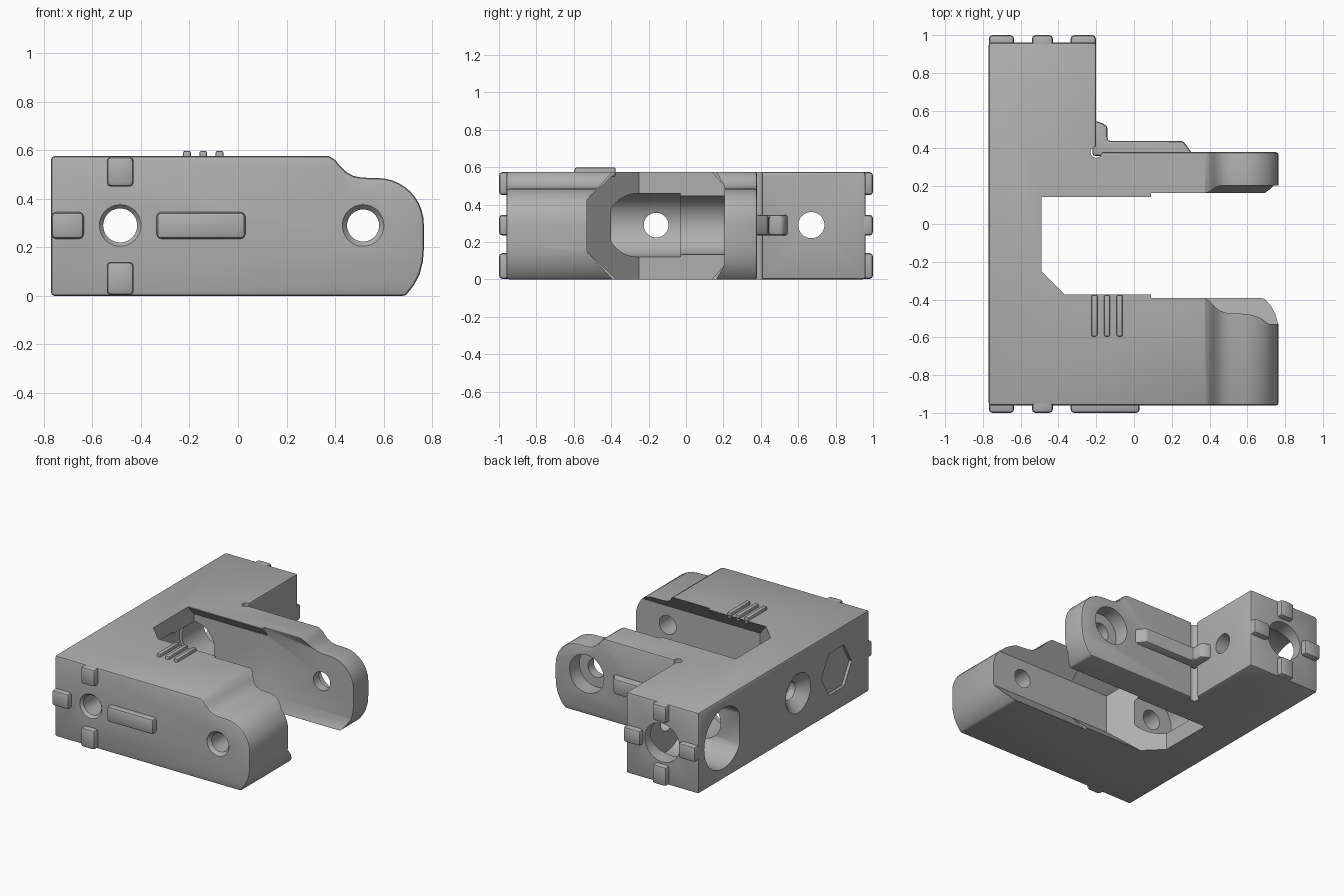
import bpy, bmesh, math
from mathutils import Vector

cube = bpy.data.objects.get("Cube")
if cube:
    bpy.data.objects.remove(cube, do_unlink=True)

grey = bpy.data.materials.new("plain grey")
grey.use_nodes = True
colour = (0.43, 0.43, 0.43, 1)
grey.diffuse_color = colour
grey.node_tree.nodes["Principled BSDF"].inputs["Base Color"].default_value = colour

PLACE = {"x": lambda u, v, w: (w, u, v),
         "y": lambda u, v, w: (u, w, v),
         "z": lambda u, v, w: (u, v, w)}


def loft(name, low, high, axis, lo, hi):
    """Solid between two matching outlines set across an axis."""
    bm = bmesh.new()
    a = [bm.verts.new(PLACE[axis](u, v, lo)) for u, v in low]
    b = [bm.verts.new(PLACE[axis](u, v, hi)) for u, v in high]
    n = len(a)
    bm.faces.new(a)
    bm.faces.new(b)
    for i in range(n):
        j = (i + 1) % n
        bm.faces.new((a[i], a[j], b[j], b[i]))
    bmesh.ops.recalc_face_normals(bm, faces=bm.faces[:])
    mesh = bpy.data.meshes.new(name)
    bm.to_mesh(mesh)
    bm.free()
    mesh.materials.append(grey)
    ob = bpy.data.objects.new(name, mesh)
    bpy.context.collection.objects.link(ob)
    return ob


def prism(name, pts, axis, lo, hi):
    return loft(name, pts, pts, axis, lo, hi)


def circle(u, v, r, n=40):
    return [(u + r * math.cos(math.tau * i / n), v + r * math.sin(math.tau * i / n))
            for i in range(n)]


def rect(u0, u1, v0, v1):
    return [(u0, v0), (u1, v0), (u1, v1), (u0, v1)]


def bake(ob):
    """Apply the modifiers of an object."""
    dg = bpy.context.evaluated_depsgraph_get()
    ob.data = bpy.data.meshes.new_from_object(ob.evaluated_get(dg))
    ob.modifiers.clear()


def combine(ob, tool, op="DIFFERENCE"):
    mod = ob.modifiers.new("cut", "BOOLEAN")
    mod.operation, mod.solver, mod.object = op, "EXACT", tool
    bake(ob)
    bpy.data.objects.remove(tool, do_unlink=True)


def soften(ob, width, segments=2):
    mod = ob.modifiers.new("bevel", "BEVEL")
    mod.width, mod.segments, mod.limit_method = width, segments, "ANGLE"
    mod.angle_limit = math.radians(40)
    bake(ob)


# Body: plan outline trimmed by the side profile of the arms
body = prism("clamp_body", [(-.77, -.96), (.9, -.96), (.9, .38), (-.2, .38),
                            (-.2, .96), (-.77, .96)], "z", -.2, .9)
tip = [(.575 + .19 * math.cos(math.radians(t)), .295 + .19 * math.sin(math.radians(t)))
       for t in range(0, 91, 9)]
profile = [(-.9, 0), (.69, 0), (.725, .045), (.748, .09), (.761, .14), (.765, .19)]
profile += tip + [(.51, .487), (.475, .494), (.445, .51), (.42, .535), (.4, .56),
                  (.375, .575), (-.9, .575)]
combine(body, prism("profile", profile, "y", -2, 2), "INTERSECT")
soften(body, .014)

# Opening between the arms, undercut at mid height
def jaw(front, back, x0):
    lip = [(front, -.1), (front, 0), (-.53, .15), (-.53, .425), (front, .575), (front, .7),
           (back, .7), (back, .57), (.205, .5), (.205, .075), (back, .005), (back, -.1)]
    return prism("jaw", lip, "x", x0, 1)

gap = jaw(-.372, .142, -.9)
combine(gap, prism("gap_plan", [(-.49, .3), (-.49, -.25), (-.15, -.59), (1.2, -.59),
                                (1.2, .3)], "z", -.3, .9), "INTERSECT")
combine(body, gap)
combine(body, jaw(-.393, .165, .09))

# Lengthwise bore: slim at the front, wide in the opening and at the back
AX, MID = -.485, .29
for r, y0, y1 in ((.07, -1.2, 1.2), (.17, -.4, -.03), (.157, -.05, .26), (.137, .25, 1.2)):
    combine(body, prism("bore", circle(AX, MID, r), "y", y0, y1))

# Hinge pin hole and its wide recess on the back arm
combine(body, prism("pin_hole", circle(.515, MID, .066), "y", -1.2, 1.2))
combine(body, prism("pin_recess", circle(.515, MID, .135), "y", .27, .6))
for x in (AX, .515):
    combine(body, loft("hole_rim", circle(x, MID, .09), circle(x, MID, .06), "y", -.965, -.93))

# Cross holes of the post and wall, with a flat-sided window on the left face
window = [(max(y, .5), z) for y, z in circle(.68, MID, .215, 48)]
clean = [p for i, p in enumerate(window)
         if p[0] > .5 or window[i - 1][0] > .5 or window[(i + 1) % 48][0] > .5]
combine(body, prism("window", clean, "x", -1, -.32))
combine(body, prism("cross_hole", circle(.67, MID, .07), "x", -.5, .1))
combine(body, prism("wall_hole", circle(-.16, MID, .066), "x", -1, -.45))
combine(body, loft("wall_sink", circle(-.16, MID, .16), circle(-.16, MID, .066),
                   "x", -.79, -.7))

# Shallow six-sided recess on the left face
combine(body, prism("hex_recess", circle(-.59, MID, .17, 6), "x", -.9, -.75))

# Relief groove in the inner corner behind the back arm
combine(body, prism("corner_groove", circle(-.2, .38, .03, 20), "z", -.2, .9))

parts = [body]

# Locating lugs on the front and back end faces
lugs = {"side": (-.768, -.635, .235, .345), "top": (-.54, -.43, .45, .573),
        "bottom": (-.54, -.43, .003, .14)}
for end, s in (("front", -1), ("back", 1)):
    row = dict(lugs)
    row["inner"] = (-.335, .03, .235, .345) if s < 0 else (-.335, -.202, .235, .345)
    for key, box in row.items():
        lug = prism(f"{end}_{key}_lug", rect(*box), "y", *sorted((s * .92, s * 1.0)))
        soften(lug, .018)
        parts.append(lug)

# Stiffening ridge around the corner of back arm and post
ridge = prism("corner_ridge", [(-.22, .36), (.32, .36), (.3, .385), (.26, .44), (-.14, .44),
                               (-.14, .515), (-.17, .535), (-.22, .55)], "z", .235, .345)
soften(ridge, .014)
parts.append(ridge)

# Three grip ribs on top
for i in range(3):
    x = -.21 + i * .067
    rib = prism(f"grip_rib_{i + 1}", rect(x - .016, x + .016, -.595, -.376), "z", .55, .597)
    soften(rib, .008)
    parts.append(rib)

# Smooth the round surfaces, keep the edges crisp
bpy.ops.object.select_all(action="DESELECT")
for ob in parts:
    ob.select_set(True)
bpy.context.view_layer.objects.active = body
bpy.ops.object.shade_smooth_by_angle(angle=math.radians(30))
